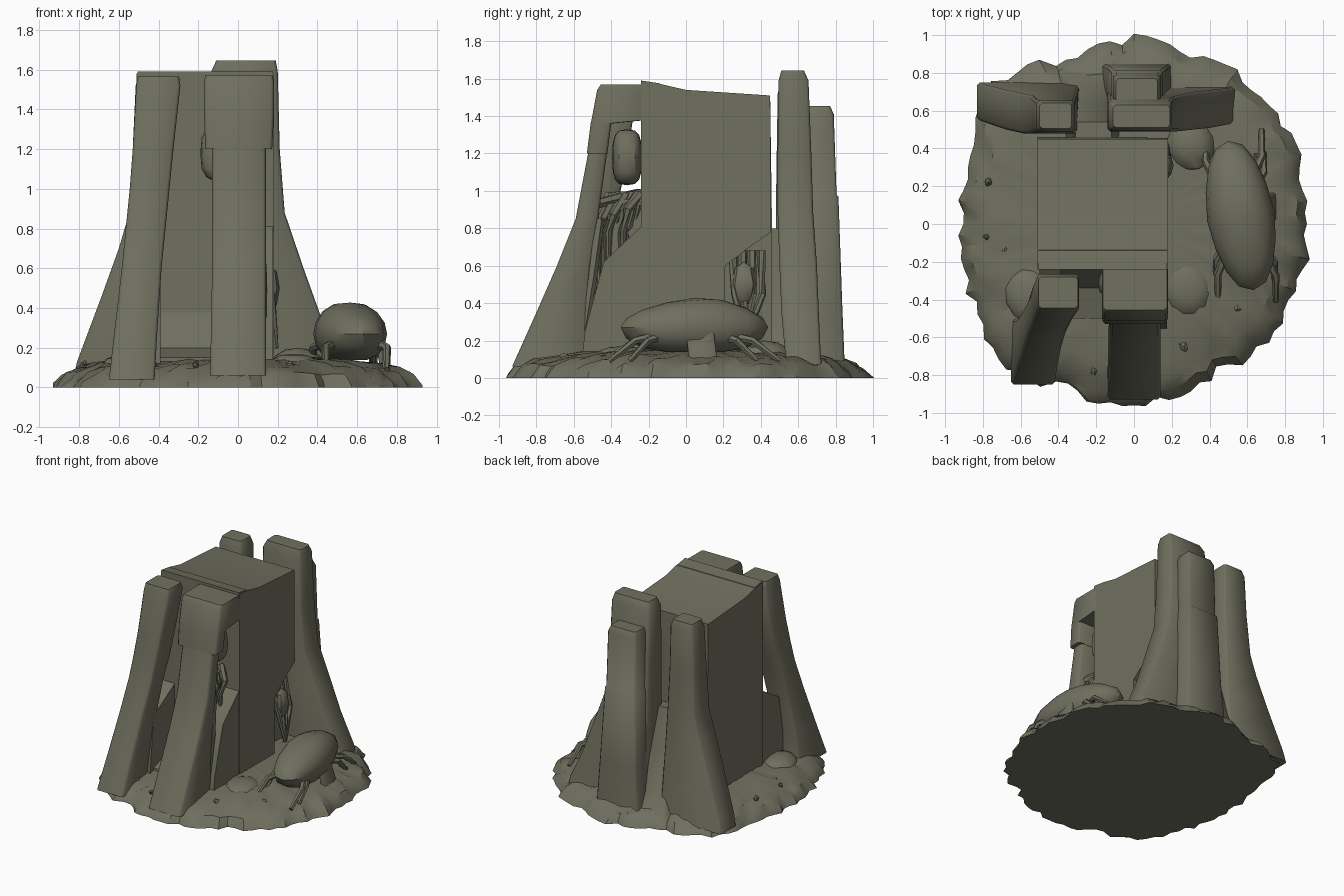
import bpy, bmesh, math, random
from mathutils import Vector, Matrix

random.seed(4)
cube = bpy.data.objects.get("Cube")
if cube:
    bpy.data.objects.remove(cube)

mat = bpy.data.materials.new("olive_stone")
mat.use_nodes = True
COLOR = (0.16, 0.16, 0.115, 1)
mat.diffuse_color = COLOR
bsdf = mat.node_tree.nodes["Principled BSDF"]
bsdf.inputs["Base Color"].default_value = COLOR
bsdf.inputs["Roughness"].default_value = 0.9


def finish(bm, name, angle=35):
    """Turn a bmesh into a named object with the stone material."""
    bmesh.ops.recalc_face_normals(bm, faces=bm.faces)
    mesh = bpy.data.meshes.new(name)
    bm.to_mesh(mesh)
    bm.free()
    mesh.materials.append(mat)
    ob = bpy.data.objects.new(name, mesh)
    bpy.context.collection.objects.link(ob)
    bpy.ops.object.select_all(action="DESELECT")
    ob.select_set(True)
    bpy.context.view_layer.objects.active = ob
    bpy.ops.object.shade_smooth_by_angle(angle=math.radians(angle))
    return ob


def skin(bm, rings):
    """Bridge equal-length vertex rings and cap both ends."""
    n = len(rings[0])
    for a, b in zip(rings, rings[1:]):
        for i in range(n):
            j = (i + 1) % n
            bm.faces.new((a[i], a[j], b[j], b[i]))
    bm.faces.new(rings[0][::-1])
    bm.faces.new(rings[-1])


def tower(name, sections, c=0.014):
    """Loft chamfered rectangles given as (z, x0, x1, y0, y1)."""
    bm = bmesh.new()
    rings = []
    for z, x0, x1, y0, y1 in sections:
        pts = [(x0 + c, y0), (x1 - c, y0), (x1, y0 + c), (x1, y1 - c),
               (x1 - c, y1), (x0 + c, y1), (x0, y1 - c), (x0, y0 + c)]
        rings.append([bm.verts.new((x, y, z)) for x, y in pts])
    skin(bm, rings)
    return finish(bm, name, 50)


def extrude_x(name, profile, x0, x1):
    """Extrude a (y, z) profile along x."""
    bm = bmesh.new()
    skin(bm, [[bm.verts.new((x, y, z)) for y, z in profile] for x in (x0, x1)])
    return finish(bm, name, 40)


def blob(name, center, size, rot=0.0, shape=None, seg=16):
    """Stretched sphere with an optional reshaping rule."""
    bm = bmesh.new()
    bmesh.ops.create_uvsphere(bm, u_segments=seg, v_segments=seg // 2, radius=1)
    for v in bm.verts:
        if shape:
            shape(v.co)
        v.co = Vector(a * b for a, b in zip(v.co, size))
    bm.transform(Matrix.Translation(center) @ Matrix.Rotation(rot, 4, "Z"))
    return finish(bm, name)


def limb(name, points, r0, r1):
    """Tapered six-sided tube through points."""
    bm = bmesh.new()
    pts = [Vector(p) for p in points]
    rings = []
    for i, p in enumerate(pts):
        d = pts[min(i + 1, len(pts) - 1)] - pts[max(i - 1, 0)]
        q = d.to_track_quat("Z", "Y")
        r = r0 + (r1 - r0) * i / (len(pts) - 1)
        ring = [q @ Vector((r * math.cos(k * math.pi / 3), r * math.sin(k * math.pi / 3), 0))
                for k in range(6)]
        rings.append([bm.verts.new(p + o) for o in ring])
    skin(bm, rings)
    return finish(bm, name)


# Ragged ground mound, kept inside its footprint
RADII = [.95, .95, .99, .96, 1, .96, 1.06, .95, .95, .95, 1.04, .96, 1, .91, .94, .95]
bm = bmesh.new()
N = 96
rings = []
jag = [random.uniform(-.05, .015) for _ in range(N)]
for f, z, wob in ((1, 0, 0), (.985, .02, .01), (.94, .06, .02), (.87, .09, .018),
                  (.78, .115, .012), (.62, .135, .008), (.4, .15, .005), (.15, .15, 0)):
    ring = []
    for i in range(N):
        t = i / N * 16
        k = int(t)
        r = RADII[k] * (1 - t + k) + RADII[(k + 1) % 16] * (t - k)
        r = (r + jag[i] * max(0, f * 4 - 3)) * f
        a = i / N * math.tau
        x = max(-.93, min(.93, r * math.cos(a)))
        y = max(-.99, r * math.sin(a))
        ring.append(bm.verts.new((x, y, z + random.uniform(-wob, wob))))
    rings.append(ring)
skin(bm, rings)
finish(bm, "ground_mound", 30)

# Central block: full core plus a side layer with a broken lower corner
TOP = [(-.24, 1.58), (-.13, 1.57), (0, 1.54), (.45, 1.51)]
extrude_x("block_core", [(-.24, .08)] + TOP + [(.46, .8), (.46, .08)], -.51, .07)
extrude_x("block_side", [(-.24, .08)] + TOP + [(.455, .78), (.34, .7), (.21, .6), (.2, .08)],
          .06, .18)
extrude_x("block_top_ridge", [(-.24, 1.5), (-.24, 1.59), (-.14, 1.575), (-.12, 1.5)], -.505, .175)

# Sloping feet joining the block to both front legs
extrude_x("block_foot", [(-.2, .08), (-.2, .85), (-.25, .8), (-.44, .62), (-.5, .4), (-.54, .25),
                         (-.56, .08)], -.1, .175)
extrude_x("right_web", [(-.2, .08), (-.2, .76), (-.25, .71), (-.5, .56), (-.55, .08)], -.5, -.39)
extrude_x("inner_slope", [(-.2, .08), (-.2, .45), (-.25, .36), (-.34, .2), (-.5, .15), (-.5, .08)],
          -.45, .16)

# Front legs
tower("front_left_leg", [
    (.06, -.14, .14, -.93, -.53), (.35, -.135, .14, -.8, -.53), (.6, -.13, .14, -.69, -.51),
    (.85, -.13, .14, -.59, -.47), (1.22, -.13, .14, -.52, -.42)])
tower("front_left_hood", [
    (1.2, -.165, .172, -.53, -.42), (1.36, -.17, .18, -.51, -.4), (1.38, -.17, .18, -.505, -.2),
    (1.54, -.17, .18, -.475, -.2), (1.57, -.165, .175, -.455, -.2)])
tower("front_right_leg", [
    (.04, -.65, -.42, -.85, -.5), (.3, -.62, -.405, -.76, -.5), (.6, -.585, -.385, -.66, -.45),
    (.85, -.56, -.36, -.58, -.4), (1, -.545, -.345, -.55, -.35), (1.2, -.53, -.325, -.51, -.31),
    (1.52, -.512, -.29, -.46, -.265), (1.565, -.505, -.297, -.445, -.28)])

# Rear towers
tower("rear_tall_tower", [
    (.03, -.16, .54, .54, .73), (.13, -.15, .52, .53, .72), (.35, -.14, .42, .51, .71),
    (.6, -.14, .33, .5, .7), (.88, -.14, .235, .49, .68), (1.2, -.14, .21, .49, .67),
    (1.59, -.135, .2, .495, .655), (1.645, -.11, .19, .51, .63)])
tower("rear_outer_tower", [
    (.03, -.17, .2, .6, .85), (.4, -.14, .18, .6, .835), (.97, -.12, .15, .6, .815),
    (.98, -.11, .145, .6, .805), (1.41, -.11, .14, .62, .79), (1.455, -.095, .125, .65, .77)])
tower("rear_right_tower", [
    (.04, -.83, -.28, .55, .75), (.13, -.81, -.29, .54, .74), (.45, -.69, -.295, .5, .71),
    (.7, -.6, -.3, .48, .69), (.87, -.55, -.305, .48, .68), (1.2, -.53, -.31, .485, .66),
    (1.52, -.515, -.315, .49, .655), (1.575, -.5, -.33, .505, .64)])
tower("rear_fill", [(.05, -.4, -.05, .4, .82), (.2, -.33, -.1, .42, .73), (.5, -.31, -.12, .44, .64),
                    (.8, -.31, -.12, .44, .54)])


# Low mounds around the leg bases
def dome(co):
    co.z = max(co.z, 0)


for name, x, y, h in (("mound_right", -.55, -.38, .05), ("mound_left", .28, -.34, .05),
                      ("mound_rear", .3, .42, .08)):
    blob(name, (x, y, .12), (.13, .15, h), .3, dome, 12)


# Boxy bulb and tangled roots behind the front leg
def boxy(co):
    for i in range(3):
        co[i] = math.copysign(abs(co[i]) ** .65, co[i])


blob("hanging_bulb", (-.04, -.315, 1.18), (.15, .08, .15), 0, boxy)
extrude_x("root_core", [(-.22, .7), (-.22, .97), (-.36, .95), (-.49, .88), (-.5, .6)], -.08, .05)
for i in range(9):
    y = -.26 - .026 * i
    x = random.uniform(.02, .09)
    limb("root_strand", [(x - .05, y + .06, .98), (x + .03, y, .92 - .01 * i),
                         (x, y - .02, .78), (x + .02, y - .03, .62 - .03 * i)], .028, .012)
limb("root_beam", [(-.1, -.25, .98), (.02, -.36, .96), (.08, -.48, .93)], .035, .025)
limb("root_drop", [(.1, -.47, .85), (.12, -.5, .55), (.12, -.54, .25)], .035, .02)

# Hanging lump in the broken corner
blob("corner_lump", (.16, .31, .5), (.05, .07, .12), seg=8)
for y in (.25, .3, .35, .4):
    limb("corner_strand", [(.12, y, .68), (.17, y + .01, .45), (.19, .32, .2)], .025, .014)


# Crawling creature beside the block
def shell(co):
    co.x = math.copysign(abs(co.x) ** .85, co.x) * (1 - .1 * abs(co.y))
    if co.z > 0:
        co.z *= 1.06 - .22 * abs(co.y - .2)
    else:
        co.z = max(co.z, -.85)


blob("creature_shell", (.565, .045, .27), (.18, .4, .155), .17, shell)
for side, y, reach in ((-1, -.14, -.31), (-1, -.1, -.22), (-1, .24, .22), (1, -.18, -.23),
                       (1, -.14, -.16), (1, .26, .24), (1, .2, .18)):
    x = .57 - .17 * y + side * .1
    limb("creature_leg", [(x, y, .22), (x + side * .05, y + reach * .4, .2),
                          (x + side * .05, y + reach, .09)], .026, .015)
tower("creature_side_plate", [(.07, .72, .76, .02, .17), (.24, .69, .72, 0, .15)], .008)

# Scattered rubble
for i in range(14):
    a = random.uniform(0, math.tau)
    r = random.uniform(.68, .82)
    s = random.uniform(.015, .03)
    bm = bmesh.new()
    bmesh.ops.create_icosphere(bm, subdivisions=1, radius=s)
    for v in bm.verts:
        v.co *= random.uniform(.7, 1.3)
    bm.transform(Matrix.Translation((r * math.cos(a), r * math.sin(a), .11)))
    finish(bm, "rubble_stone", 20)
